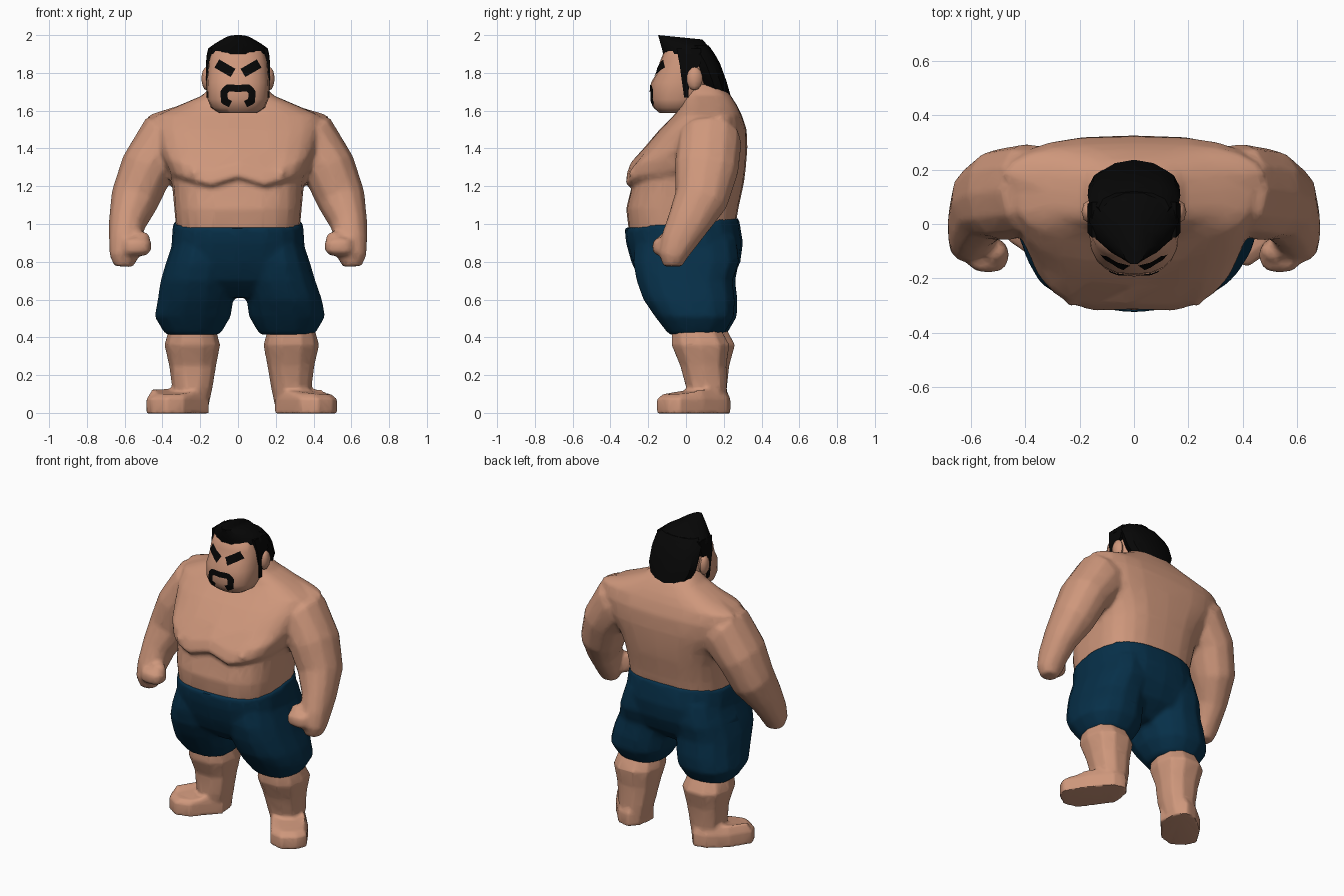
import bpy, bmesh, math
from mathutils import Vector
from mathutils.bvhtree import BVHTree

if "Cube" in bpy.data.objects:
    bpy.data.objects.remove(bpy.data.objects["Cube"])

def material(name, rgb):
    m = bpy.data.materials.new(name)
    m.diffuse_color = (*rgb, 1)
    m.use_nodes = True
    m.node_tree.nodes["Principled BSDF"].inputs["Base Color"].default_value = m.diffuse_color
    return m

SKIN = material("skin", (0.62, 0.31, 0.20))
BLUE = material("shorts blue", (0.002, 0.029, 0.066))
BLACK = material("hair black", (0.002, 0.002, 0.002))

def shade(ob, angle):
    bpy.ops.object.select_all(action='DESELECT')
    ob.select_set(True)
    bpy.context.view_layer.objects.active = ob
    bpy.ops.object.shade_smooth_by_angle(angle=math.radians(angle))

def finish(name, bm, mat, angle=38):
    """Turn a bmesh into a named, shaded object."""
    bmesh.ops.recalc_face_normals(bm, faces=bm.faces[:])
    me = bpy.data.meshes.new(name)
    bm.to_mesh(me)
    bm.free()
    ob = bpy.data.objects.new(name, me)
    bpy.context.collection.objects.link(ob)
    me.materials.append(mat)
    shade(ob, angle)
    return ob

def merge(name, parts, voxel, smooth, ratio):
    """Fuse overlapping parts into one continuous skin."""
    bpy.ops.object.select_all(action='DESELECT')
    for p in parts:
        p.select_set(True)
    ob = bpy.context.view_layer.objects.active = parts[0]
    bpy.ops.object.join()
    ob.name = name
    m = ob.modifiers.new("fuse", 'REMESH')
    m.mode, m.voxel_size = 'VOXEL', voxel
    m = ob.modifiers.new("soften", 'SMOOTH')
    m.factor, m.iterations = 0.5, smooth
    ob.modifiers.new("reduce", 'DECIMATE').ratio = ratio
    for m in list(ob.modifiers):
        bpy.ops.object.modifier_apply(modifier=m.name)
    shade(ob, 50)

def skin_rings(name, rings, mat, angle=38):
    """Bridge equal-length point rings and cap both ends."""
    bm = bmesh.new()
    vs = [[bm.verts.new(p) for p in r] for r in rings]
    for a, b in zip(vs, vs[1:]):
        for i in range(len(a)):
            j = (i + 1) % len(a)
            bm.faces.new((a[i], a[j], b[j], b[i]))
    bm.faces.new(vs[0])
    bm.faces.new(vs[-1])
    return finish(name, bm, mat, angle)

def oval(n, e):
    """Unit superellipse points."""
    cs = [(math.cos(2 * math.pi * i / n), math.sin(2 * math.pi * i / n)) for i in range(n)]
    return [[math.copysign(abs(k) ** (2 / e), k) for k in p] for p in cs]

def stack(name, rows, mat, n=20, e=2.6, side=1, warp=None):
    """Loft horizontal rings given as (z, centre x, half width, front y, back y)."""
    rings = []
    for z, cx, hx, yf, yb in rows:
        pts = [(cx + u * hx, (yf + yb) / 2 + v * (yb - yf) / 2, z) for u, v in oval(n, e)]
        pts = [warp(*p) for p in pts] if warp else pts
        rings.append([(x * side, y, h) for x, y, h in pts])
    return skin_rings(name, rings, mat)

def tube(name, rows, mat, n=12, e=2.2, side=1):
    """Loft rings square to a path, given as (x, y, z, side radius, depth radius)."""
    cs = [Vector(r[:3]) for r in rows]
    rings = []
    for k, r in enumerate(rows):
        t = (cs[min(k + 1, len(cs) - 1)] - cs[max(k - 1, 0)]).normalized()
        a = Vector((0, 1, 0)).cross(t).normalized()
        b = t.cross(a)
        ring = [cs[k] + a * u * r[3] + b * v * r[4] for u, v in oval(n, e)]
        rings.append([(p.x * side, p.y, p.z) for p in ring])
    return skin_rings(name, rings, mat)

def blob(name, c, r, mat, side=1):
    bm = bmesh.new()
    bmesh.ops.create_uvsphere(bm, u_segments=8, v_segments=7, radius=1)
    for v in bm.verts:
        v.co = ((c[0] + v.co.x * r[0]) * side, c[1] + v.co.y * r[1], c[2] + v.co.z * r[2])
    return finish(name, bm, mat, 50)

def chest(x, y, z):  # chest shelf dips under each pectoral, upper back is broad
    if y < 0 and 1.18 < z < 1.35:
        z += 0.3 * abs(min(abs(x), 0.34) - 0.15) - 0.01
        y += 0.012 * max(0, 1 - abs(x) / 0.07)
    if y > 0.15 and 1.35 < z < 1.6:
        x *= 1.13
    return x, y, z

def waist(x, y, z):  # the waistband rises to the back
    return x, y, z + (0.025 + 0.09 * y if z > 0.95 else 0)

def crest(x, y, z):  # the hair narrows and rises to a crest at the front
    x *= 1 - 0.3 * max(0, -0.03 - y) / 0.11
    return x, y, z - (0.1 * (y + 0.145) if z > 1.95 else 0)

body = [stack("torso", [
    (0.94, 0, 0.325, -0.300, 0.255), (1.08, 0, 0.337, -0.317, 0.277),
    (1.195, 0, 0.348, -0.292, 0.302), (1.22, 0, 0.362, -0.330, 0.307),
    (1.29, 0, 0.39, -0.305, 0.316), (1.40, 0, 0.42, -0.225, 0.325),
    (1.50, 0, 0.44, -0.140, 0.321), (1.575, 0, 0.435, -0.065, 0.296),
    (1.625, 0, 0.32, -0.025, 0.272), (1.68, 0, 0.19, -0.010, 0.237),
    (1.74, 0, 0.13, 0.0, 0.18)], SKIN, n=24, e=2.9, warp=chest)]
shorts = [stack("hips", [
    (0.985, 0, 0.345, -0.325, 0.28), (0.90, 0, 0.352, -0.318, 0.302),
    (0.80, 0, 0.355, -0.290, 0.288), (0.70, 0, 0.29, -0.245, 0.245),
    (0.61, 0, 0.09, -0.14, 0.14)], BLUE, n=20, e=2.6, warp=waist)]

for s, tag in ((1, "right"), (-1, "left")):
    d = 0.02 * s  # the stance is a little wider on one side
    b = 0.015 - 0.015 * s  # the left leg stands further back
    f = b / 2
    shorts.append(stack("shorts_leg", [
        (0.93, 0.185, 0.15, -0.27, 0.27), (0.80, 0.20, 0.180, -0.285, 0.286),
        (0.70, 0.215, 0.195, -0.266, 0.25 + f), (0.60, 0.235 + d / 2, 0.20, -0.230 + f, 0.262 + f),
        (0.51, 0.25 + d / 2, 0.202, -0.168 + f, 0.258 + f),
        (0.43, 0.25 + d / 2, 0.155, -0.105 + f, 0.21 + f),
        (0.415, 0.25 + d / 2, 0.14, -0.09 + f, 0.19 + f)], BLUE, n=14, e=2.35, side=s))

    # lower leg and splayed foot; the left foot is turned out more
    shin = stack("shin", [
        (0.46, 0.262 + d, 0.12, -0.08 + b, 0.18 + b), (0.36, 0.262 + d, 0.148, -0.082 + b, 0.235 + b),
        (0.25, 0.260 + d, 0.125, -0.035 + b, 0.218 + f), (0.13, 0.262 + d, 0.107, -0.002, 0.22),
        (0.03, 0.262 + d, 0.085, 0.02, 0.22)], SKIN, n=10, e=2.4, side=s)
    t = 1.3 * b
    plan = [(0.19, 0.18), (0.24, 0.237), (0.32, 0.22), (0.43, 0.09 + t), (0.507, -0.035 + t),
            (0.48, -0.10 + t), (0.40, -0.155 + t), (0.31, -0.13 + t), (0.175, 0.06)]
    rings = [[((0.29 + (x - 0.29) * k + d) * s, 0.06 + (y - 0.06) * k,
               z - (0.03 if z > 0.1 and y < 0 else 0)) for x, y in plan]
             for z, k in ((-0.003, 1.0), (0.075, 1.0), (0.13, 0.84))]
    merge("lower_leg_" + tag, [shin, skin_rings("foot", rings, SKIN)], 0.012, 1, 0.25)

    # arm from shoulder to closed hand
    body.append(tube("arm", [
        (0.22, 0.13, 1.49, 0.10, 0.14), (0.385, 0.125, 1.43, 0.168, 0.17),
        (0.485, 0.108, 1.29, 0.142, 0.17), (0.547, 0.08, 1.13, 0.129, 0.143),
        (0.588, 0.008, 1.00, 0.098, 0.113), (0.599, -0.045, 0.90, 0.085, 0.094),
        (0.602, -0.07, 0.83, 0.078, 0.076), (0.605, -0.07, 0.775, 0.05, 0.05)],
        SKIN, side=s))
    body.append(stack("fingers", [
        (0.832, 0.545, 0.055, -0.150, -0.06), (0.855, 0.538, 0.077, -0.178, -0.05),
        (0.905, 0.535, 0.077, -0.178, -0.05), (0.925, 0.545, 0.06, -0.155, -0.06)],
        SKIN, n=12, e=2.5, side=s))
    body.append(blob("thumb", (0.515, -0.10, 0.93), (0.052, 0.042, 0.03), SKIN, s))
    body.append(blob("nipple", (0.23, -0.285, 1.27), (0.018, 0.022, 0.018), SKIN, s))
    blob("ear_" + tag, (0.166, 0.045, 1.77), (0.027, 0.043, 0.062), SKIN, s)

    # sideburn running down in front of the ear
    rings = [[(x * s, y, z) for x, y in ((0.12, a), (o, a), (o, c), (0.12, c))]
             for z, o, a, c in ((1.93, 0.155, -0.05, 0.08), (1.84, 0.170, -0.033, 0.075),
                                (1.80, 0.169, -0.028, 0.02), (1.67, 0.166, -0.010, 0.012))]
    skin_rings("sideburn_" + tag, rings, BLACK)

merge("body", body, 0.014, 3, 0.22)
merge("shorts", shorts, 0.016, 3, 0.22)

head = stack("head", [
    (1.588, 0, 0.10, -0.14, 0.02), (1.615, 0, 0.142, -0.172, 0.07),
    (1.66, 0, 0.161, -0.188, 0.10), (1.75, 0, 0.165, -0.184, 0.13),
    (1.80, 0, 0.162, -0.155, 0.14), (1.86, 0, 0.158, -0.138, 0.14),
    (1.915, 0, 0.142, -0.116, 0.12), (1.95, 0, 0.08, -0.07, 0.07)], SKIN, n=20, e=2.45)

# hair: crown leaning forward, and a mass down the nape
stack("hair_crown", [
    (1.90, 0, 0.165, -0.124, 0.145), (1.93, 0, 0.157, -0.131, 0.135),
    (1.97, 0, 0.120, -0.142, 0.118), (2.0, 0, 0.065, -0.150, 0.09)],
    BLACK, n=14, e=2.3, warp=crest)
stack("hair_nape", [
    (1.945, 0, 0.13, 0.0, 0.12), (1.90, 0, 0.165, 0.0, 0.152),
    (1.85, 0, 0.17, 0.03, 0.18), (1.76, 0, 0.167, 0.065, 0.213),
    (1.68, 0, 0.125, 0.09, 0.236)], BLACK, n=12, e=2.2)

# painted face marks laid onto the front of the head
tree = BVHTree.FromPolygons([v.co.copy() for v in head.data.vertices],
                            [tuple(p.vertices) for p in head.data.polygons])

def stroke(name, path, width, side):
    bm = bmesh.new()
    pts = [Vector(a).lerp(Vector(b), i / 6) for a, b in zip(path, path[1:]) for i in range(6)]
    pts.append(Vector(path[-1]))
    rows = []
    for i, p in enumerate(pts):
        t = (pts[min(i + 1, len(pts) - 1)] - pts[max(i - 1, 0)]).normalized()
        row = []
        for k in (-0.5, -0.17, 0.17, 0.5):
            q = p + Vector((-t.y, t.x)) * k * width
            hit = tree.ray_cast(Vector((q.x * side, -1, q.y)), Vector((0, 1, 0)))[0]
            row.append(bm.verts.new((q.x * side, (hit.y if hit else -0.1) - 0.006, q.y)))
        rows.append(row)
    for a, b in zip(rows, rows[1:]):
        for i in range(3):
            bm.faces.new((a[i], a[i + 1], b[i + 1], b[i]))
    ob = finish(name, bm, BLACK)
    if sum(p.normal.y for p in ob.data.polygons) > 0:
        ob.data.flip_normals()

for s, tag in ((1, "right"), (-1, "left")):
    stroke("eyebrow_" + tag, [(0.112, 1.85), (0.07, 1.825), (0.026, 1.80)], 0.05, s)
    stroke("moustache_" + tag, [(0, 1.718), (0.055, 1.72), (0.074, 1.70),
                                (0.072, 1.65), (0.04, 1.635)], 0.037, s)
